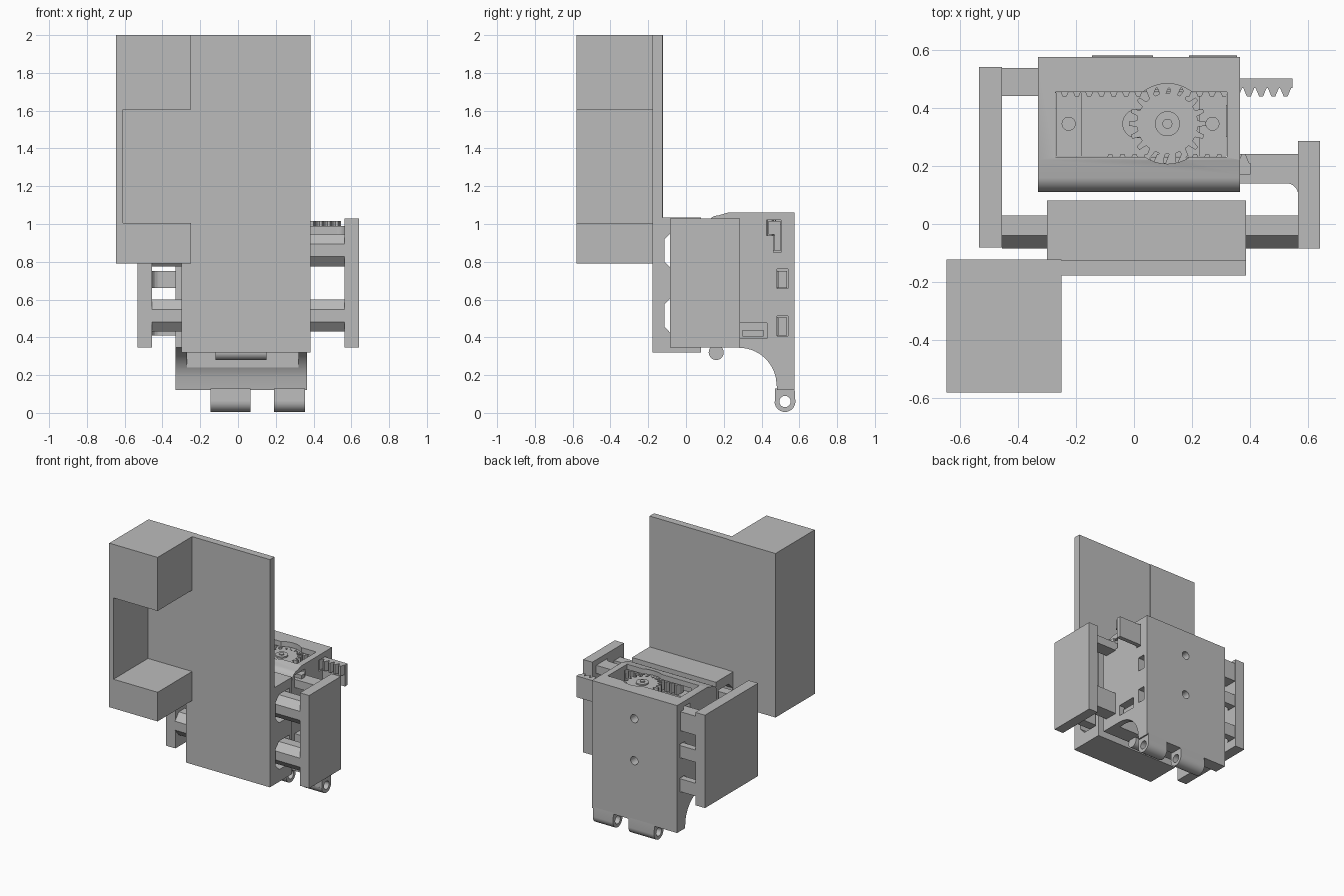
import bpy, bmesh, math
from mathutils import Vector

if "Cube" in bpy.data.objects:
    bpy.data.objects.remove(bpy.data.objects["Cube"])

grey = bpy.data.materials.new("plain grey")
grey.diffuse_color = (0.5, 0.5, 0.5, 1)
grey.use_nodes = True
grey.node_tree.nodes["Principled BSDF"].inputs["Base Color"].default_value = grey.diffuse_color


def prism(name, pts, axis, lo, hi, smooth=False):
    """Extrude a 2D profile along an axis (x: pts are y,z / y: x,z / z: x,y)."""
    def co(p, d):
        return {"x": (d, *p), "y": (p[0], d, p[1]), "z": (*p, d)}[axis]
    bm = bmesh.new()
    a = [bm.verts.new(co(p, lo)) for p in pts]
    b = [bm.verts.new(co(p, hi)) for p in pts]
    bm.faces.new(a)
    bm.faces.new(b[::-1])
    n = len(pts)
    for i in range(n):
        bm.faces.new((a[i], b[i], b[(i + 1) % n], a[(i + 1) % n]))
    bmesh.ops.recalc_face_normals(bm, faces=bm.faces)
    me = bpy.data.meshes.new(name)
    bm.to_mesh(me)
    bm.free()
    me.materials.append(grey)
    ob = bpy.data.objects.new(name, me)
    bpy.context.collection.objects.link(ob)
    if smooth:
        bpy.ops.object.select_all(action="DESELECT")
        bpy.context.view_layer.objects.active = ob
        ob.select_set(True)
        bpy.ops.object.shade_smooth_by_angle(angle=math.radians(30))
    return ob


def box(name, x, y, z):
    return prism(name, [(x[0], y[0]), (x[1], y[0]), (x[1], y[1]), (x[0], y[1])], "z", *z)


def arc(cx, cy, r, a0, a1, n):
    return [(cx + r * math.cos(math.radians(a0 + (a1 - a0) * i / n)),
             cy + r * math.sin(math.radians(a0 + (a1 - a0) * i / n))) for i in range(n + 1)]


def circle(cx, cy, r, n=32):
    return arc(cx, cy, r, 0, 360, n)[:-1]


def cut(ob, *cutters):
    for c in cutters:
        m = ob.modifiers.new("cut", "BOOLEAN")
        m.operation, m.solver, m.object = "DIFFERENCE", "EXACT", c
        c.hide_render = True
        c.hide_set(True)


# Mounting plate and C-shaped bracket
box("mounting_plate", (-0.30, 0.385), (-0.178, -0.125), (0.32, 2.0))
bracket = box("side_bracket", (-0.645, -0.25), (-0.58, -0.122), (0.79, 2.0))
cut(bracket, box("bracket_notch_cutter", (-0.61, -0.2), (-0.7, -0.178), (1.005, 1.605)))

# Guide block with two chamfered tunnels
guide = box("guide_block", (-0.30, 0.385), (-0.126, 0.08), (0.32, 1.035))
rod_zs = (0.86, 0.515)
for z in rod_zs:
    hole = [(-0.113, z - 0.06), (-0.07, z - 0.105), (0.05, z - 0.105),
            (0.05, z + 0.105), (-0.07, z + 0.105), (-0.113, z + 0.06)]
    cut(guide, prism("tunnel_cutter", hole, "x", -1, 1))

# Housing: side profile with rounded front edge and curved underside
side = ([(0.11, 0.345), (0.28, 0.345)] + arc(0.28, 0.145, 0.20, 85, 12, 10)
        + [(0.483, 0.12), (0.575, 0.12), (0.575, 1.06), (0.22, 1.06)]
        + arc(0.17, 0.985, 0.06, 90, 180, 8))
housing = prism("housing", side, "x", -0.33, 0.365, True)
gx, gy = 0.115, 0.345
cut(housing,
    box("cavity_cutter", (-0.27, 0.32), (0.23, 0.455), (0.1, 1.2)),
    prism("gear_well_cutter", circle(gx, gy, 0.138, 40), "z", 0.9, 1.2),
    box("rack_slot_cutter", (-1, 1), (0.425, 0.503), (0.94, 1.022)),
    box("rack_leg_slot_cutter", (-1, 1), (0.462, 0.503), (0.85, 0.96)),
    box("front_rack_slot_cutter", (-0.2, 1), (0.14, 0.26), (0.94, 1.022)),
    box("cable_slot_cutter", (0.2, 1), (0.28, 0.43), (0.395, 0.475)),
    *[box("arm_slot_cutter", (-1, 1), (0.482, 0.54), (z - 0.052, z + 0.052)) for z in (0.71, 0.46)],
    *[prism("screw_hole_cutter", circle(0.02, z, 0.03, 20), "y", 0.5, 0.7) for z in (0.87, 0.56)])
box("cable_plug", (0.25, 0.345), (0.30, 0.41), (0.405, 0.44))
prism("lower_lip", circle(0.16, 0.32, 0.04, 20), "x", -0.12, 0.15, True)

# Hinge barrels below the back wall
for x0, x1 in ((-0.145, 0.065), (0.19, 0.355)):
    leaf = [(0.472, 0.13), (0.47, 0.06)] + arc(0.524, 0.06, 0.055, 180, 360, 18) + [(0.575, 0.13)]
    barrel = prism("hinge_barrel", leaf, "x", x0, x1, True)
    cut(barrel, prism("hinge_pin_cutter", circle(0.524, 0.06, 0.03, 24), "x", -1, 1))

# Servo with horn, screws and drive gear
box("servo", (-0.268, 0.318), (0.232, 0.453), (0.48, 0.84))
box("servo_body", (-0.18, 0.225), (0.232, 0.453), (0.48, 0.88))
prism("servo_turret", circle(0.01, gy, 0.05), "z", 0.86, 0.93, True)
for x in (-0.225, 0.27):
    prism("servo_screw", circle(x, gy, 0.024, 20), "z", 0.83, 0.87, True)
teeth = []
for i in range(18):
    for da, r in ((-6, 0.105), (-3, 0.132), (3, 0.132), (6, 0.105)):
        a = math.radians(i * 20 + da)
        teeth.append((gx + r * math.cos(a), gy + r * math.sin(a)))
prism("drive_gear", teeth, "z", 0.94, 1.02)
prism("gear_hub", circle(gx, gy, 0.043), "z", 0.9, 1.03, True)
prism("gear_screw", circle(gx, gy, 0.017, 20), "z", 0.9, 1.037, True)


def rack(name, x0, x1, back, tip, root, z):
    """Straight toothed bar with trapezoid teeth between root and tip."""
    pts, n = [(x1, back), (x0, back)], round((x1 - x0) / 0.042)
    s = (x1 - x0) / n
    for i in range(n):
        x = x0 + i * s
        pts += [(x, root), (x + 0.3 * s, tip), (x + 0.6 * s, tip), (x + 0.9 * s, root)]
    return prism(name, pts + [(x1, root)], "z", *z)


def finger(side, outer, inner, y, rear, zs):
    """Jaw plate with guide rods and flared rear arms reaching inwards."""
    s = 1 if outer > 0 else -1
    box(side + "_jaw", sorted((outer, inner)), y, (0.345, 1.03))
    for z in rod_zs:
        sec = [(-0.085, z - 0.033), (-0.04, z - 0.085), (0.03, z - 0.085),
               (0.03, z + 0.085), (-0.04, z + 0.085), (-0.085, z + 0.033)]
        prism(side + "_guide_rod", sec, "x", *sorted((inner, inner - s * 0.5)))
    tip = inner - s * 0.24
    for z0, z1 in zs:
        # arm outline with a fillet where it meets the jaw
        f = 0.04
        low = [(inner - s * f + s * f * math.sin(t * math.pi / 10),
                rear[0] - f + f * math.cos(t * math.pi / 10)) for t in range(6)]
        prism(side + "_arm", [(tip, rear[1]), (tip, rear[0])] + low + [(inner, rear[1])],
              "z", z0, z1)


finger("right", 0.64, 0.565, (-0.085, 0.285), (0.14, 0.24), ((0.93, 0.99), (0.43, 0.59)))
finger("left", -0.533, -0.455, (-0.08, 0.54), (0.487, 0.536), ((0.66, 0.75), (0.41, 0.505)))
box("left_rack_arm", (-0.46, -0.28), (0.44, 0.536), (0.86, 1.0))
rack("left_rack", -0.30, 0.545, 0.50, 0.438, 0.468, (0.945, 1.017))
box("left_rack_leg", (-0.30, 0.545), (0.468, 0.50), (0.86, 0.946))
rack("right_rack", -0.10, 0.40, 0.17, 0.24, 0.21, (0.945, 1.017))
